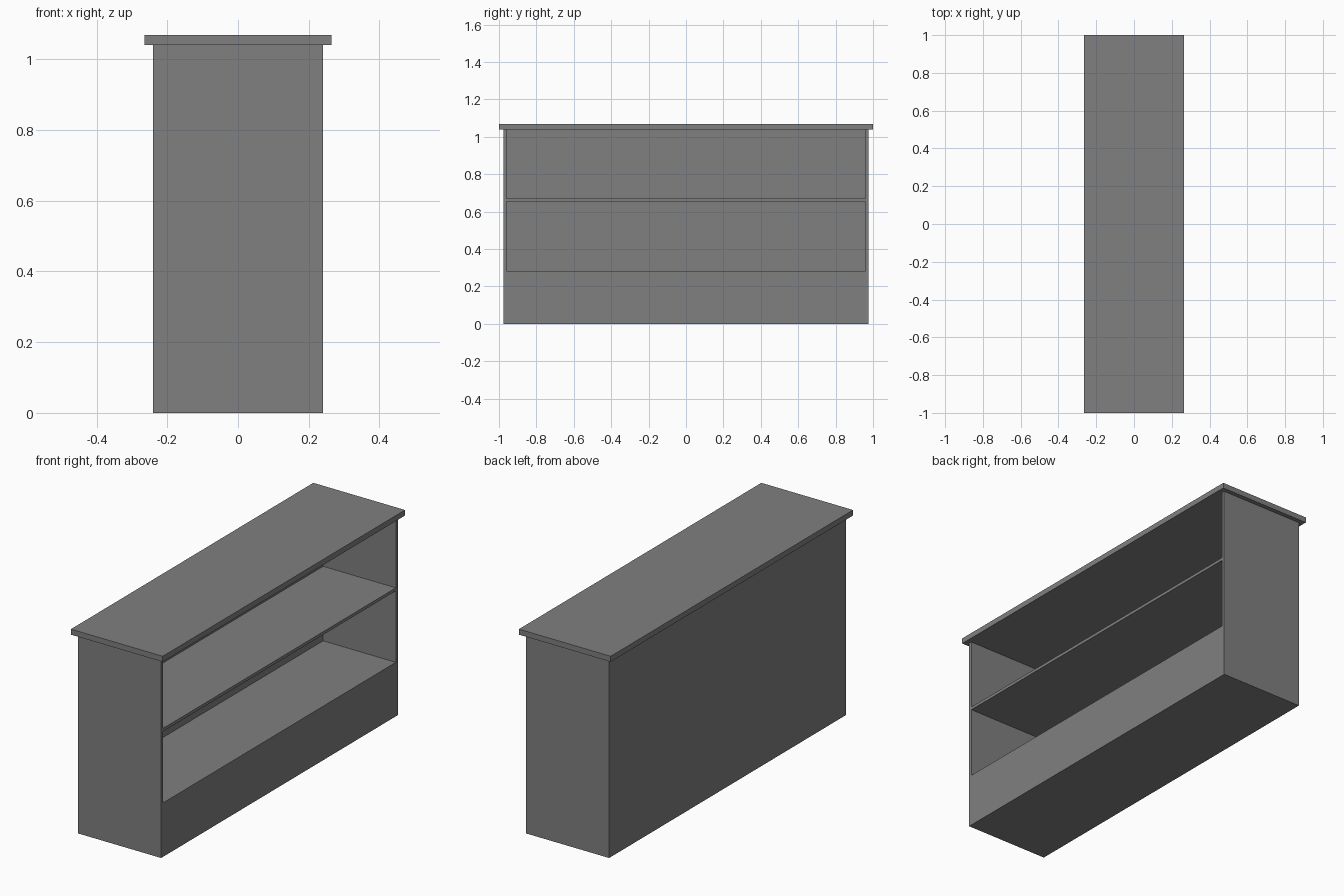
import bpy, bmesh
from mathutils import Matrix, Vector

if "Cube" in bpy.data.objects:
    bpy.data.objects.remove(bpy.data.objects["Cube"])

# Dark grey paint
paint = bpy.data.materials.new("dark_grey")
paint.diffuse_color = (0.214, 0.214, 0.214, 1)
paint.use_nodes = True
paint.node_tree.nodes["Principled BSDF"].inputs["Base Color"].default_value = paint.diffuse_color


def box(name, lo, hi):
    """Axis-aligned box between two corners."""
    lo, hi = Vector(lo), Vector(hi)
    bm = bmesh.new()
    bmesh.ops.create_cube(bm, size=1, matrix=Matrix.Translation((lo + hi) / 2)
                          @ Matrix.Diagonal((*(hi - lo), 1)))
    mesh = bpy.data.meshes.new(name)
    bm.to_mesh(mesh)
    bm.free()
    mesh.materials.append(paint)
    obj = bpy.data.objects.new(name, mesh)
    bpy.context.collection.objects.link(obj)
    return obj


BODY_X, BODY_Y, BODY_Z = 0.24, 0.977, 1.04
INNER_Y, BACK_X = 0.96, -0.18

# Cabinet body: sides, back, plinth and middle shelf in one piece
body = box("cabinet_body", (-BODY_X, -BODY_Y, 0), (BODY_X, BODY_Y, BODY_Z))

# Two open compartments on the +x side; the upper one is closed by the top board
for label, z0, z1 in (("lower", 0.282, 0.655), ("upper", 0.671, BODY_Z + 0.01)):
    cutter = box(label + "_compartment_cutter",
                 (BACK_X, -INNER_Y, z0), (BODY_X + 0.1, INNER_Y, z1))
    cutter.hide_render = True
    cutter.hide_set(True)
    cut = body.modifiers.new(label + "_compartment", 'BOOLEAN')
    cut.operation = 'DIFFERENCE'
    cut.solver = 'EXACT'
    cut.object = cutter

# Overhanging top board
box("top_board", (-0.265, -1, BODY_Z), (0.265, 1, 1.069))
